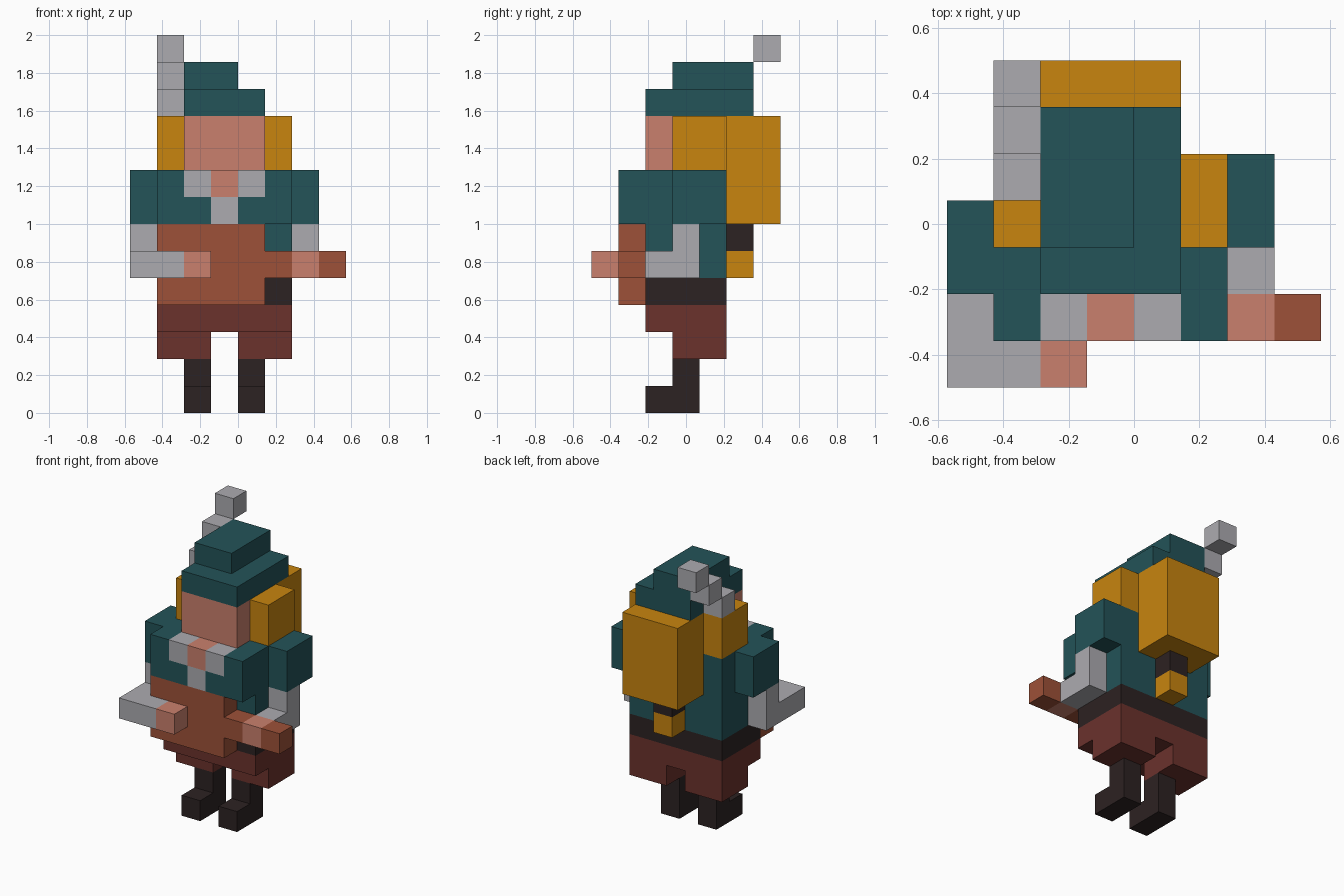
import bpy, bmesh
from mathutils import Vector

if "Cube" in bpy.data.objects:
    bpy.data.objects.remove(bpy.data.objects["Cube"])

U = 1 / 7  # block size


def material(name, rgb):
    lin = [((c / 255 + 0.055) / 1.055) ** 2.4 for c in rgb]
    m = bpy.data.materials.new(name)
    m.diffuse_color = (*lin, 1)
    m.use_nodes = True
    m.node_tree.nodes["Principled BSDF"].inputs["Base Color"].default_value = m.diffuse_color
    return m


TEAL = material("teal cloth", (35, 83, 88))
GREY = material("light grey", (172, 171, 176))
GOLD = material("golden hair", (200, 133, 15))
SKIN = material("skin", (202, 128, 109))
BROWN = material("brown leather", (157, 81, 56))
MAROON = material("dark red skirt", (107, 50, 44))
BLACK = material("near black", (44, 34, 34))


def part(name, mat, *boxes):
    """One object from boxes (x0, x1, y0, y1, z0, z1) in blocks, y counted from the front."""
    bm = bmesh.new()
    for x0, x1, y0, y1, z0, z1 in boxes:
        lo, hi = Vector((x0, y0 - 3.5, z0)) * U, Vector((x1, y1 - 3.5, z1)) * U
        for v in bmesh.ops.create_cube(bm, size=1)["verts"]:
            v.co = [(lo[i] + hi[i]) / 2 + v.co[i] * (hi[i] - lo[i]) for i in range(3)]
    me = bpy.data.meshes.new(name)
    bm.to_mesh(me)
    bm.free()
    me.materials.append(mat)
    bpy.context.collection.objects.link(bpy.data.objects.new(name, me))


# Legs and skirt flaps, one per side
for side, leg_x, flap_x in (("left", -2, -3), ("right", 0, 0)):
    part(side + "_boot", BLACK, (leg_x, leg_x + 1, 2, 4, 0, 1))
    part(side + "_leg", BLACK, (leg_x, leg_x + 1, 3, 4, 1, 2))
    part(side + "_skirt_flap", MAROON, (flap_x, flap_x + 2, 3, 5, 2, 3))

# Torso
part("skirt", MAROON, (-3, 2, 2, 5, 3, 4))
part("belt", BLACK, (-3, 2, 2, 5, 4, 5))
part("coat", TEAL, (-3, 2, 2, 5, 5, 9))
part("apron", BROWN, (-3, 1, 1, 2, 4, 7))

# Chest layer with open collar
part("coat_front", TEAL, (-3, -2, 1, 2, 7, 9), (1, 2, 1, 2, 7, 9),
     (-2, -1, 1, 2, 7, 8), (0, 1, 1, 2, 7, 8))
part("collar", GREY, (-2, -1, 1, 2, 8, 9), (0, 1, 1, 2, 8, 9), (-1, 0, 1, 2, 7, 8))
part("neck", SKIN, (-1, 0, 1, 2, 8, 9))

# Left arm, bent across the front
part("left_upper_arm", TEAL, (-4, -3, 2, 4, 7, 9))
part("left_sleeve", GREY, (-4, -3, 2, 3, 6, 7), (-4, -3, 0, 3, 5, 6), (-3, -2, 0, 1, 5, 6))
part("left_hand", SKIN, (-2, -1, 0, 1, 5, 6))

# Right arm holding a stick
part("right_upper_arm", TEAL, (2, 3, 3, 5, 7, 9))
part("right_sleeve", GREY, (2, 3, 3, 4, 6, 7), (2, 3, 2, 4, 5, 6))
part("right_hand", SKIN, (2, 3, 1, 2, 5, 6))
part("stick", BROWN, (1, 2, 1, 2, 5, 6), (3, 4, 1, 2, 5, 6))

# Head and hair
part("head", SKIN, (-2, 1, 2, 5, 9, 11))
part("side_hair", GOLD, (-3, -2, 3, 5, 9, 11), (1, 2, 3, 5, 9, 11))
part("back_hair", GOLD, (-2, 1, 5, 7, 7, 11))
part("hair_tie", BLACK, (-1, 0, 5, 6, 6, 7))
part("hair_tip", GOLD, (-1, 0, 5, 6, 5, 6))

# Hat with a stepped feather
part("hat_brim", TEAL, (-2, 1, 2, 6, 11, 12))
part("hat_crown", TEAL, (-2, 0, 3, 6, 12, 13))
part("feather", GREY, *[(-3, -2, 4 + i, 5 + i, 11 + i, 12 + i) for i in range(3)])
